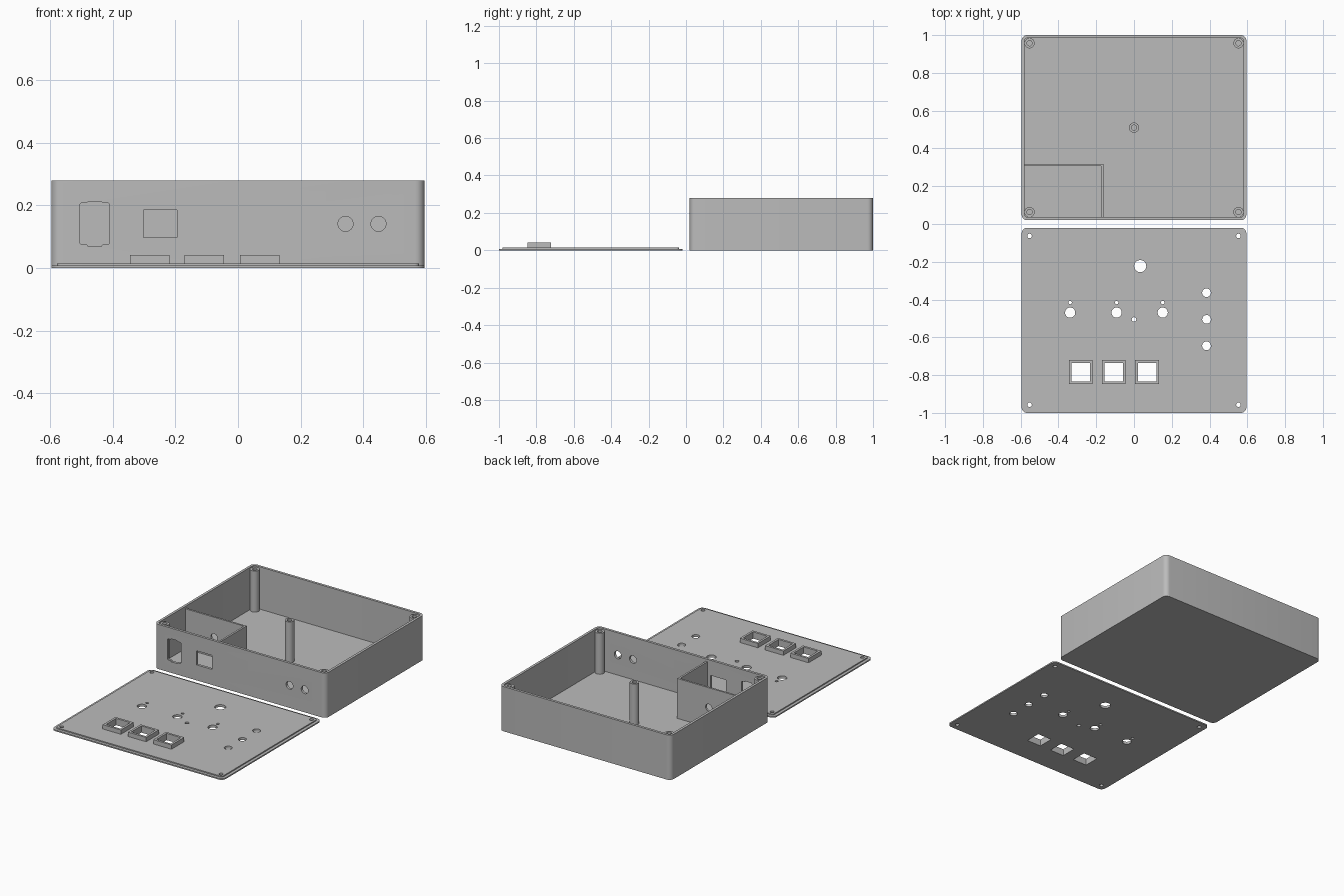
import bpy, bmesh, math
from math import cos, sin, pi

cube = bpy.data.objects.get("Cube")
if cube:
    bpy.data.objects.remove(cube, do_unlink=True)

# Single printed-plastic material
grey = bpy.data.materials.new("grey_plastic")
grey.use_nodes = True
GREY = (0.5, 0.5, 0.5, 1)
grey.diffuse_color = GREY
grey.node_tree.nodes["Principled BSDF"].inputs["Base Color"].default_value = GREY

HALF_X, HALF_Y, MID_Y = 0.595, 0.49, 0.51
WALL, FLOOR, HEIGHT = 0.016, 0.015, 0.28
POST_X, POST_Y = 0.553, 0.447


def rounded_rect(cx, cy, hx, hy, r, steps=6):
    """Outline of a rectangle with rounded corners."""
    pts = []
    for q, (sx, sy) in enumerate([(1, 1), (-1, 1), (-1, -1), (1, -1)]):
        for i in range(steps + 1):
            a = (q + i / steps) * pi / 2
            pts.append((cx + sx * (hx - r) + r * cos(a), cy + sy * (hy - r) + r * sin(a)))
    return pts


def rect(cx, cy, hx, hy):
    return [(cx + sx * hx, cy + sy * hy) for sx, sy in [(1, 1), (-1, 1), (-1, -1), (1, -1)]]


def circle(cx, cy, r, n=32):
    return [(cx + r * cos(2 * pi * i / n), cy + r * sin(2 * pi * i / n)) for i in range(n)]


def loft(bm, sections, along_y=False):
    """Skin stacked outlines (outline, level) and close both ends."""
    loops = []
    for outline, level in sections:
        loops.append([bm.verts.new((u, level, v) if along_y else (u, v, level)) for u, v in outline])
    n = len(loops[0])
    for a, b in zip(loops, loops[1:]):
        for i in range(n):
            j = (i + 1) % n
            bm.faces.new((a[i], a[j], b[j], b[i]))
    bm.faces.new(loops[0])
    bm.faces.new(loops[-1])


def finish(name, bm):
    bmesh.ops.recalc_face_normals(bm, faces=bm.faces)
    mesh = bpy.data.meshes.new(name)
    bm.to_mesh(mesh)
    bm.free()
    mesh.materials.append(grey)
    obj = bpy.data.objects.new(name, mesh)
    bpy.context.collection.objects.link(obj)
    return obj


def select(obj):
    bpy.ops.object.select_all(action='DESELECT')
    obj.select_set(True)
    bpy.context.view_layer.objects.active = obj


def cut(obj, outlines, lo, hi, along_y=False):
    """Punch a set of separate outlines through an object."""
    bm = bmesh.new()
    for outline in outlines:
        loft(bm, [(outline, lo), (outline, hi)], along_y)
    cutter = finish("cutter", bm)
    cutter.hide_render = True
    mod = obj.modifiers.new("openings", 'BOOLEAN')
    mod.operation, mod.solver, mod.object = 'DIFFERENCE', 'EXACT', cutter
    select(obj)
    bpy.ops.object.modifier_apply(modifier=mod.name)
    bpy.data.objects.remove(cutter, do_unlink=True)


parts = []

# Open case: outer skin, rim, inner skin and floor in one loft
outer = rounded_rect(0, MID_Y, HALF_X, HALF_Y, 0.03)
inner = rounded_rect(0, MID_Y, HALF_X - WALL, HALF_Y - WALL, 0.014)
bm = bmesh.new()
loft(bm, [(outer, 0), (outer, HEIGHT), (inner, HEIGHT), (inner, FLOOR)])
case = finish("case", bm)
parts.append(case)

# Front wall openings: power inlet with end tabs, socket window, two jacks
quarter = [(0.047, 0.062), (0.043, 0.066), (0.025, 0.066), (0.021, 0.072)]
inlet = quarter + [(-x, z) for x, z in reversed(quarter)]
inlet += [(-x, -z) for x, z in quarter] + [(x, -z) for x, z in reversed(quarter)]
inlet = [(x - 0.457, z + 0.141) for x, z in inlet]
cut(case, [inlet, rect(-0.248, 0.141, 0.053, 0.044),
           circle(0.343, 0.141, 0.024), circle(0.448, 0.141, 0.024)], -0.01, 0.06, True)

# Divider walls around the power compartment, with a cable hole
DIV_TOP = 0.265
bm = bmesh.new()
corner = [(-0.585, 0.306), (-0.174, 0.306), (-0.174, 0.03),
          (-0.162, 0.03), (-0.162, 0.318), (-0.585, 0.318)]
loft(bm, [(corner, FLOOR - 0.005), (corner, DIV_TOP)])
divider = finish("compartment_divider", bm)
cut(divider, [circle(-0.38, 0.14, 0.022)], 0.29, 0.34, True)
parts.append(divider)

# Screw posts: one in each corner and one in the middle
corners = [(sx * POST_X, sy * POST_Y) for sx in (-1, 1) for sy in (-1, 1)]
for x, y in corners + [(0, 0)]:
    bm = bmesh.new()
    c, h = circle(x, MID_Y + y, 0.027), circle(x, MID_Y + y, 0.014)
    loft(bm, [(c, FLOOR - 0.005), (c, 0.272), (h, 0.272), (h, 0.1)])
    parts.append(finish("screw_post", bm))

# Lid: plate with a raised locating step
edge = rounded_rect(0, -MID_Y, HALF_X, HALF_Y, 0.03)
step = rounded_rect(0, -MID_Y, HALF_X - 0.018, HALF_Y - 0.018, 0.014)
bm = bmesh.new()
loft(bm, [(edge, 0), (edge, 0.008), (step, 0.008), (step, 0.015)])
lid = finish("lid", bm)
parts.append(lid)

# Lid openings: screws, knobs with pin holes, side jacks, display and switches
SWITCH_X, SWITCH_Y = (-0.282, -0.107, 0.069), -0.784
holes = [circle(x, y - MID_Y, 0.012) for x, y in corners + [(0, 0.005)]]
holes.append(circle(0.033, -0.223, 0.032))
for x in (-0.338, -0.092, 0.152):
    holes += [circle(x, -0.469, 0.027), circle(x, -0.416, 0.009)]
holes += [circle(0.384, y, 0.023) for y in (-0.364, -0.505, -0.645)]
holes += [rect(x, SWITCH_Y, 0.049, 0.049) for x in SWITCH_X]
cut(lid, holes, -0.02, 0.05)

# Raised frames around the switch openings
for x in SWITCH_X:
    bm = bmesh.new()
    o, i = rect(x, SWITCH_Y, 0.063, 0.063), rect(x, SWITCH_Y, 0.049, 0.049)
    loft(bm, [(o, 0.012), (o, 0.042), (i, 0.042), (i, 0.012)])
    bmesh.ops.delete(bm, geom=[f for f in bm.faces if abs(f.normal.z) > 2 or
                               all(abs(v.co.z - 0.012) < 1e-4 for v in f.verts)],
                     context='FACES_ONLY')
    parts.append(finish("switch_frame", bm))

for obj in parts:
    select(obj)
    bpy.ops.object.shade_smooth_by_angle(angle=math.radians(35))
